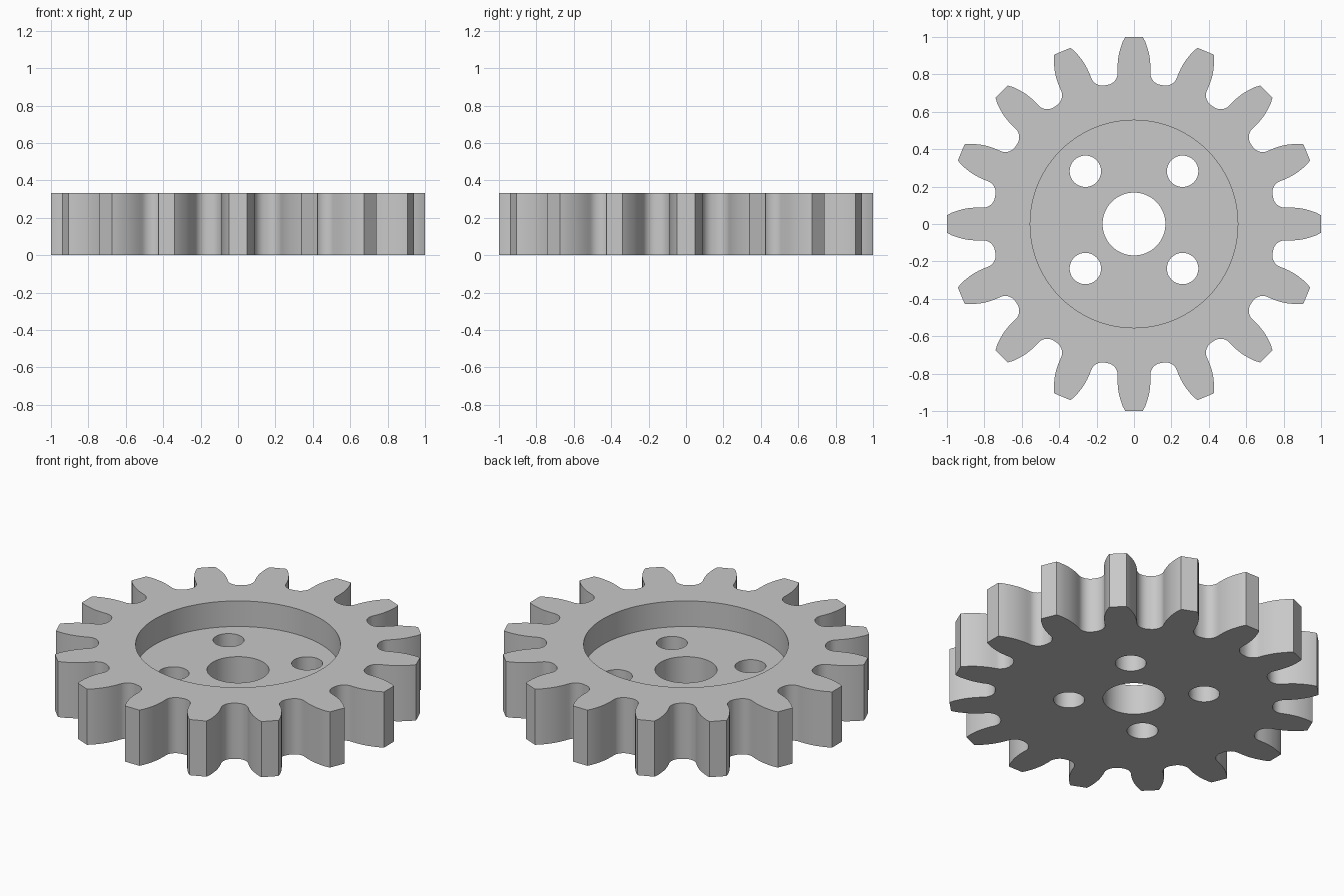
import bpy, bmesh
from math import sin, cos, pi, radians
from mathutils import Vector, Matrix

TEETH = 16
HEIGHT = 0.333
FLOOR = 0.18

cube = bpy.data.objects.get("Cube")
if cube:
    bpy.data.objects.remove(cube, do_unlink=True)

steel = bpy.data.materials.new("grey_steel")
steel.use_nodes = True
colour = (0.58, 0.58, 0.58, 1)
steel.diffuse_color = colour
steel.node_tree.nodes["Principled BSDF"].inputs["Base Color"].default_value = colour


def prism(name, outline, z0, z1):
    """Extrude a flat outline from z0 up to z1."""
    bm = bmesh.new()
    face = bm.faces.new([bm.verts.new((p[0], p[1], z0)) for p in outline])
    top = bmesh.ops.extrude_face_region(bm, geom=[face])["geom"]
    verts = [g for g in top if isinstance(g, bmesh.types.BMVert)]
    bmesh.ops.translate(bm, verts=verts, vec=(0, 0, z1 - z0))
    bmesh.ops.recalc_face_normals(bm, faces=bm.faces)
    mesh = bpy.data.meshes.new(name)
    bm.to_mesh(mesh)
    bm.free()
    mesh.materials.append(steel)
    obj = bpy.data.objects.new(name, mesh)
    bpy.context.collection.objects.link(obj)
    return obj


def circle(x, y, r, n):
    return [(x + r * cos(2 * pi * i / n), y + r * sin(2 * pi * i / n)) for i in range(n)]


# Half of one tooth pointing along +x: flank, then the rounded root fillet
half = [Vector(p) for p in ((1, 0.047), (0.975, 0.06), (0.95, 0.069), (0.92, 0.078),
                            (0.89, 0.084), (0.86, 0.087), (0.83, 0.088))]
fillet = 0.065
for i in range(9):
    a = radians(270 - 80 * i / 8)
    half.append(Vector((0.808 + fillet * cos(a), 0.152 + fillet * sin(a))))
tooth = [Vector((p.x, -p.y)) for p in reversed(half)] + half

# Gear body
outline = []
for k in range(TEETH):
    turn = Matrix.Rotation(2 * pi * k / TEETH, 2)
    outline += [turn @ p for p in tooth]
gear = prism("gear_body", outline, 0, HEIGHT)

# Round recess, centre bore and four bolt holes
cutters = [prism("recess_cutter", circle(0, 0, 0.555, 96), FLOOR, 0.5),
           prism("bore_cutter", circle(0, 0, 0.168, 64), -0.1, 0.4)]
for sx in (-1, 1):
    for sy in (-1, 1):
        hole = circle(0.26 * sx, 0.022 + 0.26 * sy, 0.084, 48)
        cutters.append(prism("bolt_hole_cutter", hole, -0.1, 0.4))

bpy.context.view_layer.objects.active = gear
gear.select_set(True)
for cutter in cutters:
    cutter.hide_render = True
    mod = gear.modifiers.new("cut", "BOOLEAN")
    mod.operation = "DIFFERENCE"
    mod.solver = "EXACT"
    mod.object = cutter
    bpy.ops.object.modifier_apply(modifier=mod.name)
    bpy.data.objects.remove(cutter, do_unlink=True)

bpy.ops.object.shade_smooth_by_angle(angle=radians(30))
